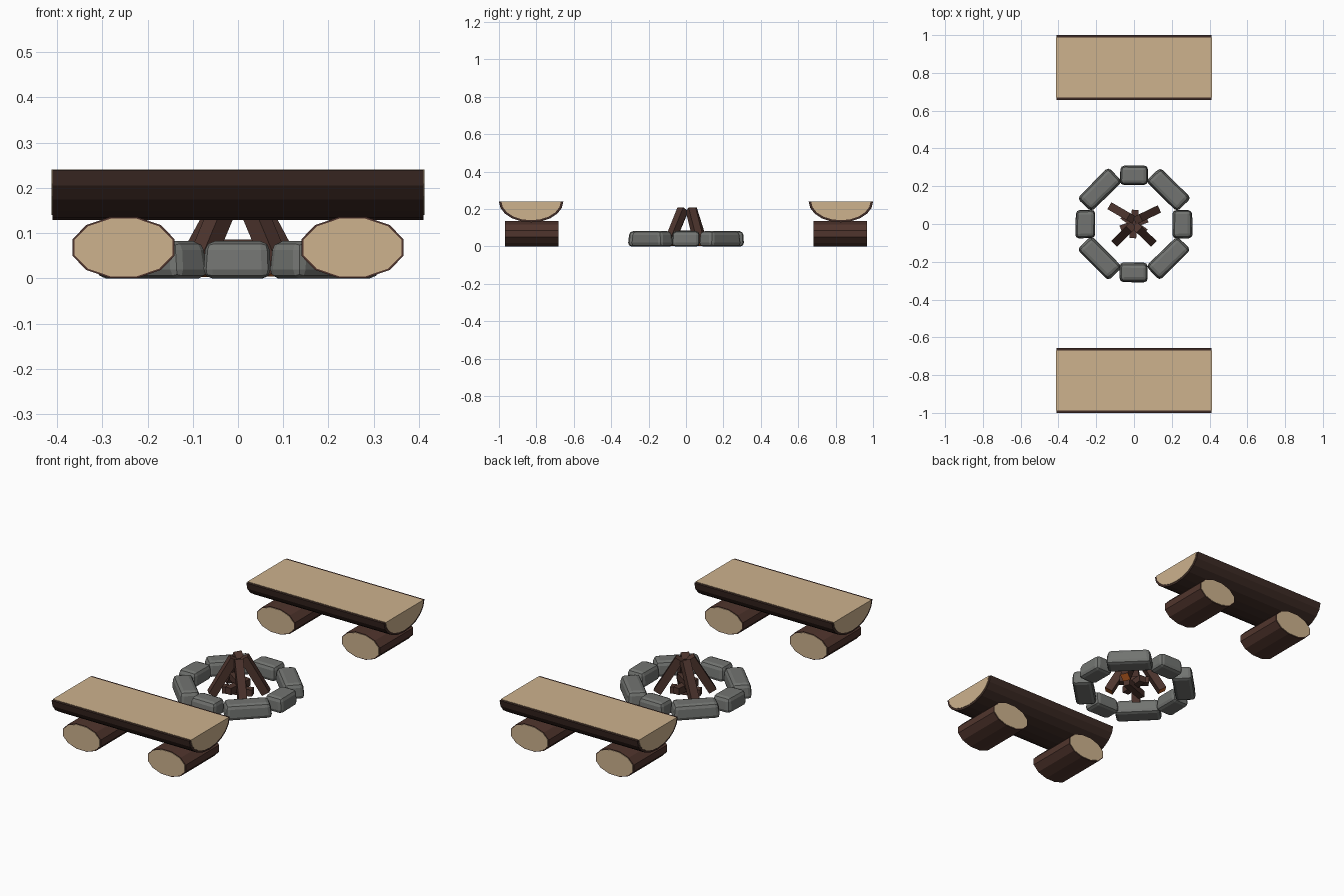
import bpy, bmesh, math, random
from mathutils import Vector

if "Cube" in bpy.data.objects:
    bpy.data.objects.remove(bpy.data.objects["Cube"])

random.seed(4)


def mat(name, r, g, b):
    m = bpy.data.materials.new(name)
    lin = [(c / 255 / 12.92) if c < 10 else ((c / 255 + 0.055) / 1.055) ** 2.4 for c in (r, g, b)]
    m.diffuse_color = (*lin, 1)
    m.use_nodes = True
    m.node_tree.nodes["Principled BSDF"].inputs["Base Color"].default_value = m.diffuse_color
    return m


BARK = mat("dark bark", 62, 43, 37)
LOG_BARK = mat("log bark", 80, 53, 45)
WOOD = mat("cut wood", 205, 178, 141)
STONE = mat("grey stone", 114, 116, 113)
STICK = mat("charred stick", 78, 53, 46)
EMBER = mat("glowing ember", 190, 95, 35)


def make(name, bm, mats):
    bmesh.ops.recalc_face_normals(bm, faces=bm.faces)
    me = bpy.data.meshes.new(name)
    bm.to_mesh(me)
    bm.free()
    ob = bpy.data.objects.new(name, me)
    bpy.context.collection.objects.link(ob)
    for m in mats:
        me.materials.append(m)
    return ob


def prism(name, ring, axis, mats):
    """Extrude a closed ring of points along an axis vector."""
    bm = bmesh.new()
    f = bm.faces.new([bm.verts.new(p) for p in ring])
    ext = bmesh.ops.extrude_face_region(bm, geom=[f])
    bmesh.ops.translate(bm, vec=axis, verts=[v for v in ext["geom"] if isinstance(v, bmesh.types.BMVert)])
    return make(name, bm, mats)


def half_log(name, yc, half, ry, rz, top, mats):
    ring = [(-half, yc + ry * math.cos(a), top - rz * math.sin(a))
            for a in (math.pi * i / 10 for i in range(11))]
    prism(name, ring, (2 * half, 0, 0), mats)


def support_log(name, xc, yc, half, rx, rz, mats):
    ring = [(xc + rx * math.cos(a), yc - half, 0.068 + rz * math.sin(a))
            for a in (math.radians(15 + 30 * i) for i in range(12))]
    prism(name, ring, (0, 2 * half, 0), mats)


# benches: split log seat on two support logs
for side, s in (("front", -1), ("back", 1)):
    half_log(side + "_seat_bark", s * 0.828, 0.41, 0.172, 0.110, 0.239, [BARK])
    half_log(side + "_seat_wood", s * 0.828, 0.412, 0.159, 0.101, 0.241, [WOOD])
    for label, x in (("left", -0.253), ("right", 0.253)):
        n = f"{side}_{label}_support"
        support_log(n + "_bark", x, s * 0.825, 0.142, 0.117, 0.070, [LOG_BARK])
        support_log(n + "_wood", x, s * 0.825, 0.144, 0.112, 0.066, [WOOD])

# ring of rounded stones, the diagonal ones longer
for i in range(8):
    a = i * math.pi / 4
    length = 0.235 if i % 2 else 0.15
    bm = bmesh.new()
    bmesh.ops.create_cube(bm, size=1)
    for v in bm.verts:
        taper = 0.88 if v.co.z > 0 else 1.0
        v.co = Vector((v.co.x * 0.108 * taper, v.co.y * length * (0.93 if v.co.z > 0 else 1.0),
                       v.co.z * 0.082 + 0.041))
        v.co += Vector((random.uniform(-.003, .003), random.uniform(-.003, .003), 0))
    bmesh.ops.bevel(bm, geom=bm.edges[:], offset=0.02, segments=2, profile=0.5, affect='EDGES')
    ob = make(f"stone_{i + 1}", bm, [STONE])
    ob.location = (0.257 * math.cos(a), 0.257 * math.sin(a), 0)
    ob.rotation_euler = (0, 0, a)


def stick(name, p, q, w, ember=False):
    """Square stick from p to q, optionally with a glowing lower end."""
    p, q = Vector(p), Vector(q)
    d = (q - p).normalized()
    u = d.cross(Vector((0, 0, 1))).normalized() * w / 2
    v = d.cross(u).normalized() * w / 2
    ob = prism(name, [p + u + v, p - u + v, p - u - v, p + u - v], q - p, [STICK, EMBER])
    if ember:
        for f in ob.data.polygons:
            if f.normal.dot(d) < -0.9:
                f.material_index = 1


# leaning sticks forming the tepee
for i, (b, t) in enumerate([((-0.115, 0.088), (-0.015, 0.03)), ((0.118, 0.072), (0.02, 0.025)),
                            ((-0.092, -0.092), (-0.015, -0.015)), ((0.092, -0.092), (0.015, -0.018))]):
    stick(f"leaning_stick_{i + 1}", (*b, 0.014), (*t, 0.198), 0.042, True)

# sticks lying on the ground inside the tepee
for i, (ang, z) in enumerate([(20, 0.022), (85, 0.045), (145, 0.068)]):
    a = math.radians(ang)
    c, s = 0.075 * math.cos(a), 0.075 * math.sin(a)
    stick(f"lying_stick_{i + 1}", (-c, -s, z), (c, s, z), 0.036)
